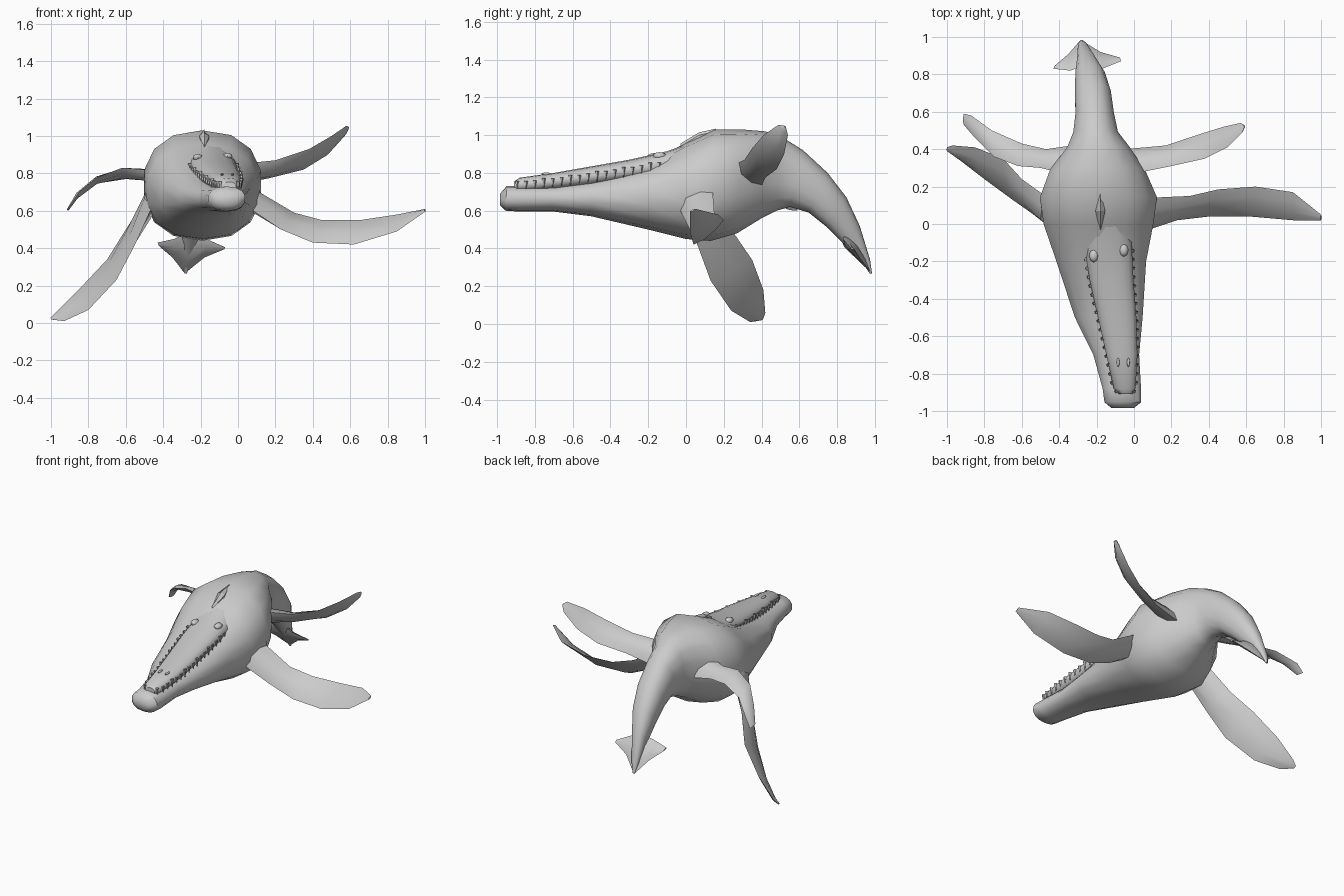
import bpy
import bmesh
import math
from mathutils import Vector

cube = bpy.data.objects.get("Cube")
if cube:
    bpy.data.objects.remove(cube)

skin = bpy.data.materials.new("plain_grey")
skin.use_nodes = True
GREY = (0.6, 0.6, 0.6, 1)
skin.diffuse_color = GREY
skin.node_tree.nodes["Principled BSDF"].inputs["Base Color"].default_value = GREY


def finish(name, bm, angle=50):
    bmesh.ops.recalc_face_normals(bm, faces=bm.faces)
    mesh = bpy.data.meshes.new(name)
    bm.to_mesh(mesh)
    bm.free()
    mesh.materials.append(skin)
    ob = bpy.data.objects.new(name, mesh)
    bpy.context.collection.objects.link(ob)
    bpy.ops.object.select_all(action="DESELECT")
    ob.select_set(True)
    bpy.context.view_layer.objects.active = ob
    bpy.ops.object.shade_smooth_by_angle(angle=math.radians(angle))
    return ob


def loft(name, rings, angle=50):
    """Skin a list of point rings and cap both ends."""
    bm = bmesh.new()
    loops = [[bm.verts.new(p) for p in ring] for ring in rings]
    n = len(loops[0])
    for a, b in zip(loops, loops[1:]):
        for i in range(n):
            j = (i + 1) % n
            bm.faces.new((a[i], a[j], b[j], b[i]))
    bm.faces.new(loops[0])
    bm.faces.new(loops[-1])
    return finish(name, bm, angle)


def section(top, bottom, x, half, power=2.3, sides=14):
    """Rounded ring between a top and a bottom (y, z) point."""
    t, b = Vector((x, *top)), Vector((x, *bottom))
    mid, up = (t + b) / 2, (t - b) / 2
    ring = []
    for i in range(sides):
        a = math.tau * i / sides
        c, s = math.cos(a), math.sin(a)
        u = math.copysign(abs(s) ** (2 / power), s)
        v = math.copysign(abs(c) ** (2 / power), c)
        ring.append(mid + Vector((half * u, 0, 0)) + up * v)
    return ring


def blade(name, leading, trailing, thick):
    """Lens-shaped fin between two edge lines."""
    rings = []
    last = len(leading) - 1
    for i, (p, q) in enumerate(zip(leading, trailing)):
        p, q = Vector(p), Vector(q)
        k, m = max(i - 1, 0), min(i + 1, last)
        along = Vector(leading[m]) + Vector(trailing[m]) - Vector(leading[k]) - Vector(trailing[k])
        n = along.cross(q - p).normalized() * thick[i] / 2
        rings.append([p, p.lerp(q, 0.3) + n, p.lerp(q, 0.7) + n * 0.8,
                      q, p.lerp(q, 0.7) - n * 0.8, p.lerp(q, 0.3) - n])
    return loft(name, rings, 60)


# Body, lower jaw and tail: top (y, z), bottom (y, z), centre x, half width
body = [
    ((-.985, .69), (-.985, .63), -.06, .06),
    ((-.95, .73), (-.955, .60), -.06, .10),
    ((-.88, .73), (-.88, .595), -.065, .105),
    ((-.7, .735), (-.7, .595), -.095, .125),
    ((-.5, .765), (-.5, .57), -.135, .185),
    ((-.2, .85), (-.2, .50), -.175, .245),
    ((0, .96), (0, .45), -.19, .30),
    ((.15, 1.03), (.13, .44), -.19, .32),
    ((.3, 1.03), (.27, .48), -.195, .26),
    ((.42, 1.02), (.4, .56), -.19, .17),
    ((.5, .995), (.48, .6), -.205, .122),
    ((.62, .92), (.55, .62), -.21, .105),
    ((.75, .8), (.65, .59), -.22, .098),
    ((.85, .67), (.75, .51), -.235, .08),
    ((.92, .52), (.84, .42), -.255, .05),
    ((.975, .34), (.93, .33), -.275, .025),
    ((.985, .27), (.975, .265), -.28, .008),
]
loft("body", [section(*s) for s in body])

# Upper jaw: y, top, bottom, centre x, half width
jaw = [
    (-.91, .755, .71, -.045, .035),
    (-.88, .775, .70, -.05, .06),
    (-.7, .80, .71, -.065, .085),
    (-.5, .835, .73, -.09, .105),
    (-.3, .87, .755, -.12, .12),
    (-.1, .915, .78, -.14, .13),
    (.05, .97, .80, -.16, .10),
]
loft("upper_jaw", [section((y, t), (y, b), x, h, 2.2) for y, t, b, x, h in jaw])


def jaw_at(y):
    for a, b in zip(jaw, jaw[1:]):
        if y <= b[0]:
            f = (y - a[0]) / (b[0] - a[0])
            return [p + (q - p) * f for p, q in zip(a, b)]


# Teeth along both sides of the jaw
bm = bmesh.new()
for side in (-1, 1):
    for i in range(17):
        y, top, low, x, half = jaw_at(-.895 + i * .047)
        size = .042 if i % 3 else .055
        ret = bmesh.ops.create_cone(bm, segments=5, radius1=.002, radius2=.011, depth=size)
        place = Vector((x + side * half, y, (top + low) / 2 - .005))
        bmesh.ops.translate(bm, verts=ret["verts"], vec=place)
finish("teeth", bm, 30)

# Eyes, nostrils and the low ridge on the back
for name, spot, size in [
    ("right_eye", (-.215, -.17, .885), (.025, .035, .02)),
    ("left_eye", (-.055, -.14, .89), (.025, .035, .02)),
    ("right_nostril", (-.085, -.74, .795), (.008, .025, .008)),
    ("left_nostril", (-.03, -.74, .795), (.008, .025, .008)),
]:
    bm = bmesh.new()
    bmesh.ops.create_uvsphere(bm, u_segments=8, v_segments=6, radius=1)
    bmesh.ops.scale(bm, verts=bm.verts, vec=size)
    bmesh.ops.translate(bm, verts=bm.verts, vec=spot)
    finish(name, bm)

loft("back_ridge", [section((y, z), (y, z - .06), -.18, h, 2, 6) for y, z, h in
                    [(-.03, .955, .004), (.07, 1.015, .03), (.16, 1.035, .004)]], 20)

# Flippers: leading edge, trailing edge
THICK = (.09, .05, .035, .03, .022, .01)
blade("left_front_flipper",
      [(.08, -.03, .60), (.23, .02, .5), (.4, .04, .43), (.62, .04, .42), (.85, .02, .49), (1, .02, .595)],
      [(.08, .14, .72), (.3, .15, .59), (.45, .185, .55), (.65, .2, .55), (.85, .17, .58), (1, .05, .61)], THICK)
blade("right_front_flipper",
      [(-.46, -.01, .62), (-.55, .06, .42), (-.65, .13, .23), (-.8, .24, .07), (-.93, .34, .01), (-1, .39, .02)],
      [(-.46, .14, .72), (-.6, .24, .5), (-.7, .35, .34), (-.85, .41, .18), (-.97, .42, .06), (-1, .41, .03)], THICK)
blade("left_rear_flipper",
      [(.0, .27, .85), (.2, .31, .87), (.38, .35, .93), (.5, .41, 1.0), (.58, .49, 1.055), (.59, .52, 1.05)],
      [(-.05, .40, .73), (.17, .42, .775), (.35, .48, .82), (.48, .52, .9), (.57, .54, 1.0), (.59, .53, 1.04)], THICK)
blade("right_rear_flipper",
      [(-.38, .27, .84), (-.5, .30, .82), (-.62, .31, .83), (-.75, .36, .78), (-.85, .46, .7), (-.91, .53, .61)],
      [(-.33, .42, .74), (-.47, .40, .76), (-.6, .43, .77), (-.76, .50, .745), (-.87, .58, .66), (-.91, .59, .6)], THICK)

# Tail fluke, from one lobe tip to the other
blade("tail_fluke",
      [(-.43, .83, .43), (-.34, .82, .45), (-.26, .85, .49), (-.17, .83, .45), (-.07, .87, .405)],
      [(-.42, .85, .41), (-.35, .91, .35), (-.285, .985, .265), (-.18, .92, .35), (-.075, .89, .395)],
      (.01, .03, .05, .03, .01))
